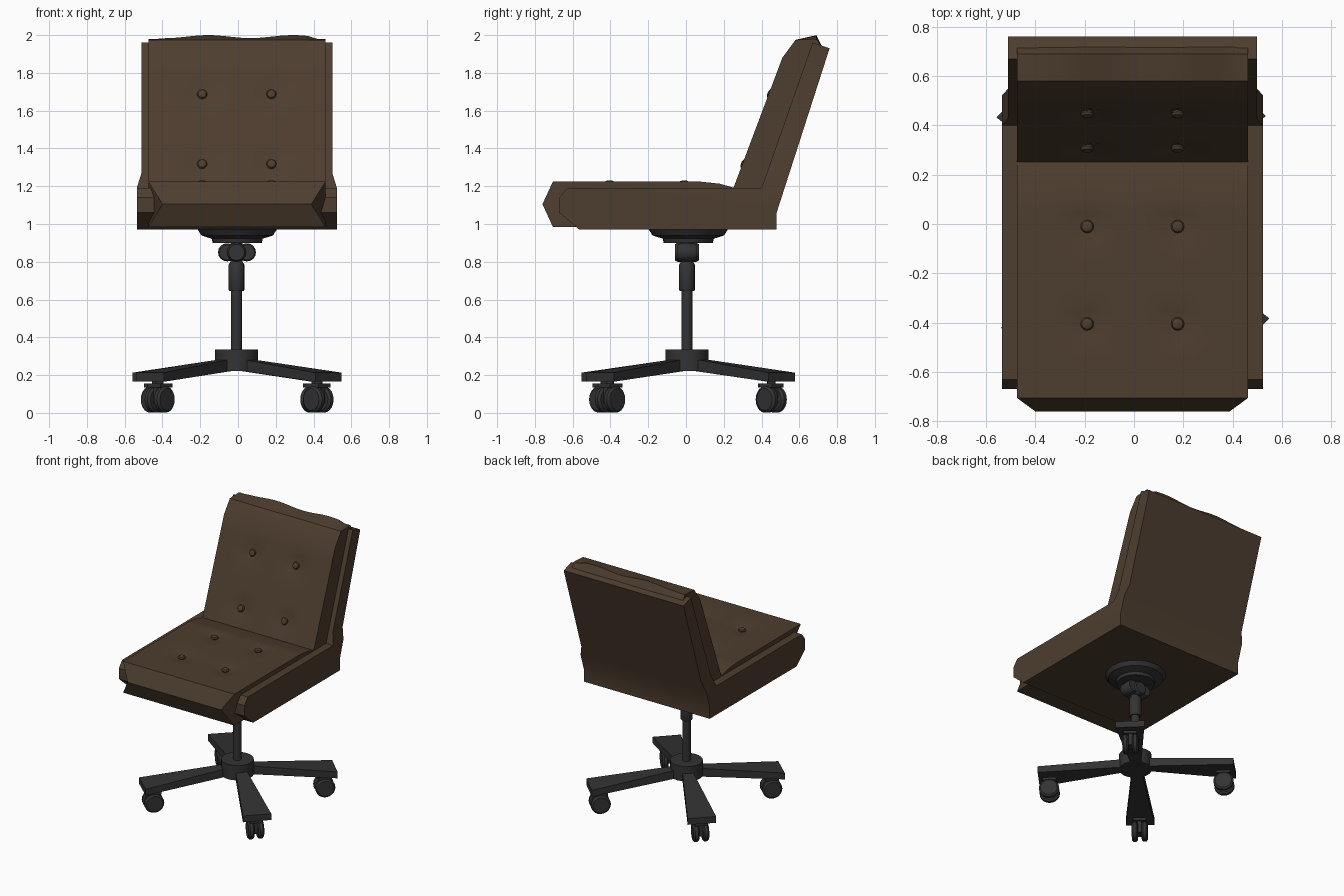
import bpy, bmesh
from math import sin, cos, pi, radians, exp
from mathutils import Matrix, Vector

cube = bpy.data.objects.get("Cube")
if cube:
    bpy.data.objects.remove(cube, do_unlink=True)


def material(name, rgb):
    m = bpy.data.materials.new(name)
    m.use_nodes = True
    m.diffuse_color = (*rgb, 1)
    bsdf = m.node_tree.nodes["Principled BSDF"]
    bsdf.inputs["Base Color"].default_value = (*rgb, 1)
    bsdf.inputs["Roughness"].default_value = 0.7
    return m


LEATHER = material("brown leather", (0.075, 0.047, 0.028))
METAL = material("dark grey metal", (0.033, 0.033, 0.033))


def finish(name, bm, mat, matrix=Matrix(), angle=35):
    bmesh.ops.recalc_face_normals(bm, faces=bm.faces)
    mesh = bpy.data.meshes.new(name)
    bm.to_mesh(mesh)
    bm.free()
    mesh.materials.append(mat)
    mesh.transform(matrix)
    obj = bpy.data.objects.new(name, mesh)
    bpy.context.collection.objects.link(obj)
    bpy.ops.object.select_all(action='DESELECT')
    obj.select_set(True)
    bpy.context.view_layer.objects.active = obj
    bpy.ops.object.shade_smooth_by_angle(angle=radians(angle))
    return obj


def prism(profile, x0, x1):
    """Side profile in (y, z), swept across x."""
    bm = bmesh.new()
    face = bm.faces.new([bm.verts.new((x0, y, z)) for y, z in profile])
    new = bmesh.ops.extrude_face_region(bm, geom=[face])["geom"]
    verts = [v for v in new if isinstance(v, bmesh.types.BMVert)]
    bmesh.ops.translate(bm, vec=(x1 - x0, 0, 0), verts=verts)
    return bm


def cut(bm, point, normal):
    geom = bm.verts[:] + bm.edges[:] + bm.faces[:]
    bmesh.ops.bisect_plane(bm, geom=geom, plane_co=point, plane_no=normal, dist=1e-5)


def slices(bm, start, direction, step, count):
    for i in range(count):
        cut(bm, start + direction * step * i, direction)


def dimple(bm, spots, normal):
    """Pull the padding in around each button."""
    for v in bm.verts:
        for s in spots:
            v.co -= normal * 0.02 * exp(-((v.co - s).length / 0.06) ** 2)


def lathe(name, profile, mat, matrix=Matrix(), sides=24):
    """Turned part from (radius, z) points, capped at both ends."""
    bm = bmesh.new()
    rings = [[bm.verts.new((r * cos(2 * pi * i / sides), r * sin(2 * pi * i / sides), z))
              for i in range(sides)] for r, z in profile]
    for a, b in zip(rings, rings[1:]):
        for i in range(sides):
            j = (i + 1) % sides
            bm.faces.new((a[i], a[j], b[j], b[i]))
    bm.faces.new(rings[0])
    bm.faces.new(rings[-1])
    return finish(name, bm, mat, matrix)


def loft_box(name, ends, mat, matrix):
    """Four-sided bar along x; each end is (x, half width, bottom, top)."""
    bm = bmesh.new()
    a, b = [[bm.verts.new((x, y, z)) for y, z in ((-w, lo), (w, lo), (w, hi), (-w, hi))]
            for x, w, lo, hi in ends]
    for i in range(4):
        j = (i + 1) % 4
        bm.faces.new((a[i], a[j], b[j], b[i]))
    bm.faces.new(a)
    bm.faces.new(b)
    return finish(name, bm, mat, matrix)


X_MID = -0.006
AX = Vector((1, 0, 0))

# Outer shell: seat tray and back, slightly narrower up the back
shell = prism([(-0.565, 0.97), (0.48, 0.97), (0.48, 1.06), (0.76, 1.93), (0.67, 1.96),
               (0.40, 1.19), (-0.63, 1.19), (-0.67, 1.14), (-0.67, 1.06)],
              X_MID - 0.53, X_MID + 0.53)
for z in (1.19, 1.27):
    cut(shell, (0, 0, z), (0, 0, 1))
for v in shell.verts:
    if v.co.z > 1.26:
        v.co.x = X_MID + (v.co.x - X_MID) * 0.953
finish("seat_shell", shell, LEATHER)

# Seat cushion with a pointed, tapered front roll
BUTTON_X = (-0.19, 0.177)
up = Vector((0, 0, 1))
seat_spots = [Vector((x, y, 1.224)) for x in BUTTON_X for y in (-0.405, -0.01)]
seat = prism([(-0.705, 0.985), (0.35, 0.985), (0.35, 1.17), (0.26, 1.19), (0.18, 1.213),
              (0.08, 1.224), (-0.705, 1.224), (-0.76, 1.105)], -0.475, 0.463)
slices(seat, Vector((-0.43, 0, 0)), AX, 0.05, 18)
slices(seat, Vector((0, -0.605, 0)), Vector((0, 1, 0)), 0.05, 15)
dimple(seat, seat_spots, up)
for v in seat.verts:
    if v.co.y < -0.75:
        v.co.x = X_MID + (v.co.x - X_MID) * 0.84
finish("seat_cushion", seat, LEATHER)

# Back cushion with a softly wavy top ridge
foot, head = Vector((0, 0.25, 1.19)), Vector((0, 0.51, 1.88))
rise = (head - foot).normalized()
out = Vector((0, -rise.z, rise.y))
back_spots = [foot + rise * ((z - foot.z) / rise.z) + AX * x
              for x in BUTTON_X for z in (1.32, 1.69)]
back = prism([(0.217, 1.10), (0.51, 1.88), (0.58, 1.975), (0.69, 1.992), (0.725, 1.93),
              (0.45, 1.10)], -0.475, 0.463)
slices(back, Vector((-0.43, 0, 0)), AX, 0.05, 18)
slices(back, foot, rise, 0.05, 14)
dimple(back, back_spots, out)
for v in back.verts:
    if v.co.z > 1.985:
        v.co.z += 0.008 * sin(v.co.x * 14 - 2.5) if abs(v.co.x) < 0.42 else -0.012
finish("back_cushion", back, LEATHER)

# Tufting buttons
for label, spots, normal in (("seat", seat_spots, up), ("back", back_spots, out)):
    for i, s in enumerate(spots):
        place = Matrix.Translation(s) @ normal.to_track_quat('Z', 'Y').to_matrix().to_4x4()
        lathe(f"{label}_button_{i + 1}",
              [(0.02, -0.025), (0.027, -0.008), (0.022, 0.002), (0.01, 0.007)],
              LEATHER, place, 12)

# Mounting plate, tilt mechanism and column
CENTRE = Matrix.Translation((-0.008, 0.005, 0))
lathe("mounting_plate", [(0.13, 0.90), (0.135, 0.922), (0.19, 0.94), (0.21, 0.972)], METAL,
      Matrix.Translation((-0.004, 0.012, 0)))
for name, x, r, half in (("left_tilt_knob", 0.055, 0.048, 0.05),
                         ("right_tilt_knob", -0.05, 0.048, 0.05),
                         ("tilt_block", 0, 0.05, 0.063)):
    lathe(name, [(r * 0.85, -half), (r, -half + 0.012), (r, half - 0.012), (r * 0.85, half)],
          METAL, CENTRE @ Matrix.Translation((x, 0, 0.85)) @ Matrix.Rotation(pi / 2, 4, 'X'), 16)
lathe("column", [(0.03, 0.30), (0.03, 0.66)], METAL, CENTRE, 16)
lathe("column_sleeve", [(0.038, 0.645), (0.042, 0.652), (0.042, 0.785), (0.032, 0.80),
                        (0.032, 0.91)], METAL, CENTRE, 16)
lathe("base_hub", [(0.113, 0.222), (0.113, 0.335)], METAL, CENTRE)

# Four flared legs, each with a twin-wheel caster
for i, degrees in enumerate((-44, 46, 134.5, 228)):
    arm = Matrix.Translation((-0.01, 0.018, 0)) @ Matrix.Rotation(radians(degrees), 4, 'Z')
    loft_box(f"leg_{i + 1}", [(0.07, 0.035, 0.222, 0.285), (0.68, 0.1, 0.165, 0.213)], METAL, arm)
    caster = arm @ Matrix.Translation((0.605, 0, 0))
    lathe(f"caster_stem_{i + 1}", [(0.022, 0.10), (0.022, 0.185)], METAL, caster, 12)
    loft_box(f"caster_fork_{i + 1}", [(-0.05, 0.045, 0.135, 0.155), (0.045, 0.045, 0.135, 0.155)],
             METAL, caster)
    loft_box(f"caster_web_{i + 1}", [(-0.035, 0.014, 0.05, 0.14), (0.035, 0.014, 0.05, 0.14)],
             METAL, caster)
    for side in (-1, 1):
        axle = caster @ Matrix.Translation((0, side * 0.034, 0.071)) @ Matrix.Rotation(pi / 2, 4, 'X')
        lathe(f"caster_wheel_{i + 1}_{'left' if side > 0 else 'right'}",
              [(0.058, -0.021), (0.07, -0.01), (0.07, 0.01), (0.058, 0.021)], METAL, axle, 20)
